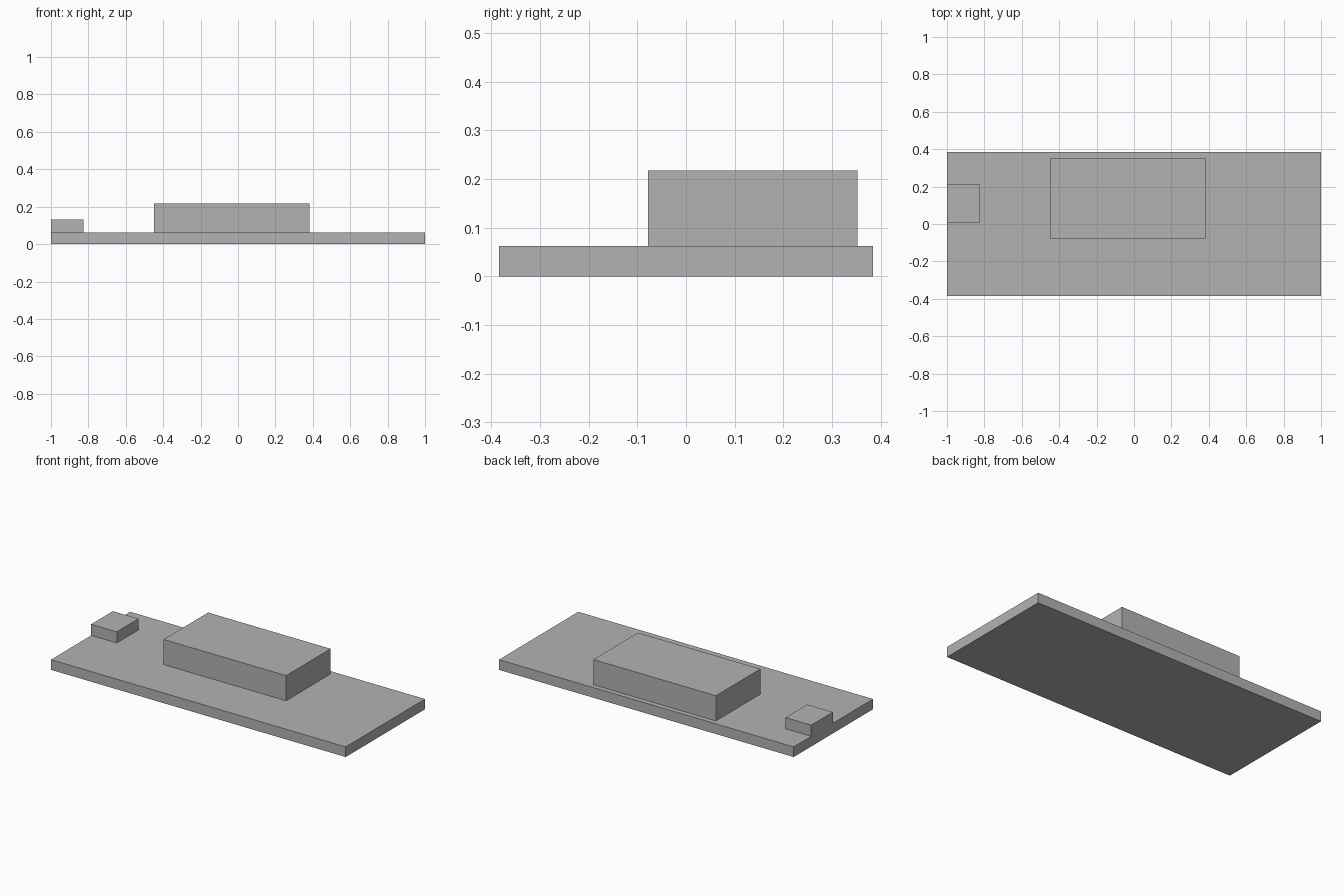
import bpy

cube = bpy.data.objects.get("Cube")
if cube:
    bpy.data.objects.remove(cube, do_unlink=True)

GREY = (0.45, 0.45, 0.45, 1.0)
grey = bpy.data.materials.new("plain_grey")
grey.use_nodes = True
grey.diffuse_color = GREY
grey.node_tree.nodes["Principled BSDF"].inputs["Base Color"].default_value = GREY


def box(name, low, high):
    """Flat-shaded box between two opposite corners."""
    size = [b - a for a, b in zip(low, high)]
    centre = [(a + b) / 2 for a, b in zip(low, high)]
    bpy.ops.mesh.primitive_cube_add(size=1, location=centre)
    obj = bpy.context.object
    obj.name = name
    obj.scale = size
    bpy.ops.object.transform_apply(location=False, rotation=False, scale=True)
    obj.data.materials.append(grey)
    return obj


BASE_TOP = 0.0625

# Wide flat slab
box("base_slab", (-1, -0.384, 0), (1, 0.384, BASE_TOP))
# Large block towards the back
box("main_block", (-0.45, -0.078, BASE_TOP), (0.381, 0.353, 0.217))
# Small block flush with the right edge
box("small_block", (-1, 0.005, BASE_TOP), (-0.826, 0.215, 0.131))
